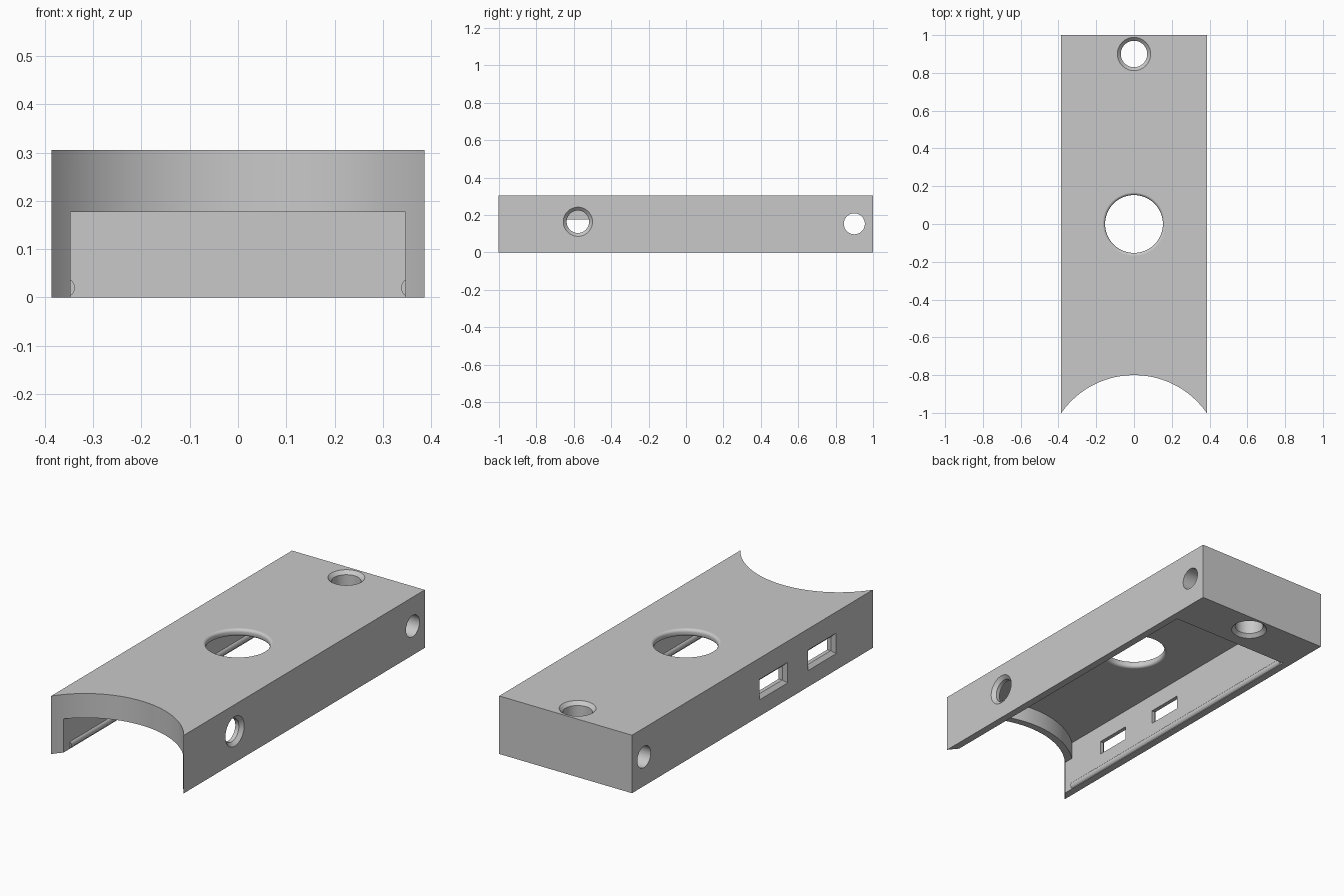
import bpy, bmesh, math
from mathutils import Matrix, Vector

if "Cube" in bpy.data.objects:
    bpy.data.objects.remove(bpy.data.objects["Cube"])

HALF_W, HEIGHT = 0.386, 0.305      # outer half width and height
INNER_W = 0.347                    # pocket half width
WALL = 0.038                       # thickness of roof and front lip
CEILING = HEIGHT - WALL
LIP_Z = 0.177                      # lower edge of the front lip
CHAMFER = 0.018
ARC_R = 0.47
ARC_Y = -0.8 - ARC_R

grey = bpy.data.materials.new("plain grey")
grey.use_nodes = True
grey.diffuse_color = (0.584, 0.584, 0.584, 1)
grey.node_tree.nodes["Principled BSDF"].inputs["Base Color"].default_value = (0.584, 0.584, 0.584, 1)


def make_object(name, bm):
    bmesh.ops.recalc_face_normals(bm, faces=bm.faces)
    mesh = bpy.data.meshes.new(name)
    bm.to_mesh(mesh)
    bm.free()
    mesh.materials.append(grey)
    obj = bpy.data.objects.new(name, mesh)
    bpy.context.collection.objects.link(obj)
    return obj


def loft(name, rings):
    """Closed solid through a stack of equal-length rings."""
    bm = bmesh.new()
    loops = [[bm.verts.new(p) for p in ring] for ring in rings]
    n = len(loops[0])
    for a, b in zip(loops, loops[1:]):
        for i in range(n):
            j = (i + 1) % n
            bm.faces.new((a[i], a[j], b[j], b[i]))
    bm.faces.new(loops[0])
    bm.faces.new(loops[-1])
    return make_object(name, bm)


def lathe(name, profile, centre, axis="Z", sides=64):
    """Turned solid from (radius, position) pairs along an axis."""
    turn = Matrix.Rotation(math.pi / 2, 3, "Y") if axis == "X" else Matrix.Identity(3)
    rings = []
    for r, h in profile:
        angles = [2 * math.pi * i / sides for i in range(sides)]
        rings.append([turn @ Vector((r * math.cos(a), r * math.sin(a), h)) + Vector(centre)
                      for a in angles])
    return loft(name, rings)


def arc_slab(name, half_w, radius, back, low, high):
    """Block with a straight back and a concave front arc."""
    sweep = math.asin(half_w / radius)
    outline = [(half_w, back), (-half_w, back)]
    for i in range(49):
        a = sweep * (i / 24 - 1)
        outline.append((radius * math.sin(a), ARC_Y + radius * math.cos(a)))
    return loft(name, [[(x, y, z) for x, y in outline] for z in (low, high)])


# Body
cover = arc_slab("cover_body", HALF_W, ARC_R, 1, 0, HEIGHT)

# Pocket underneath, leaving a thin roof and a curved front lip
cutters = [arc_slab("pocket_cutter", INNER_W, ARC_R + WALL, 0.75, -0.1, CEILING)]

# Mouth below the front lip
w = INNER_W
cutters.append(loft("mouth_cutter", [[(-w, -1.2, z), (w, -1.2, z), (w, 0, z), (-w, 0, z)]
                                     for z in (-0.1, LIP_Z)]))

# Central opening with rounded rims
r, f = 0.153, 0.015
quarter = [math.pi / 2 * i / 6 for i in range(7)]
rim_low = [(r + f - f * math.sin(a), CEILING + f - f * math.cos(a)) for a in quarter]
rim_high = [(r + f - f * math.cos(a), HEIGHT - f + f * math.sin(a)) for a in quarter]
profile = [(r + f, CEILING - 0.05)] + rim_low + rim_high + [(r + f, HEIGHT + 0.05)]
cutters.append(lathe("centre_hole_cutter", profile, (0, 0, 0)))

# Vertical rear hole, chamfered at both ends
c, r = CHAMFER, 0.07
cutters.append(lathe("rear_hole_cutter",
                     [(r + c, -0.05), (r + c, 0), (r, c), (r, HEIGHT - c),
                      (r + c, HEIGHT), (r + c, HEIGHT + 0.05)], (0, 0.9, 0)))

# Cross hole through the rear block
cutters.append(lathe("cross_hole_cutter", [(0.056, -0.5), (0.056, 0.5)], (0, 0.9, 0.153), "X"))

# Chamfered round port in the left wall
r = 0.06
cutters.append(lathe("round_port_cutter",
                     [(r, INNER_W - 0.03), (r, HALF_W - c), (r + c, HALF_W),
                      (r + c, HALF_W + 0.05)], (0, -0.578, 0.164), "X"))

# Two chamfered rectangular ports in the right wall
for number, y in enumerate((-0.578, -0.175), 1):
    rings = []
    for x, grow in ((INNER_W - 0.03, 0), (HALF_W - c, 0), (HALF_W, c), (HALF_W + 0.05, c)):
        hy, hz = 0.099 + grow, 0.036 + grow
        rings.append([(-x, y + sy * hy, 0.14 + sz * hz)
                      for sy, sz in ((-1, -1), (1, -1), (1, 1), (-1, 1))])
    cutters.append(loft(f"square_port_cutter_{number}", rings))

# Apply all the cuts, then drop the cutters
bpy.context.view_layer.objects.active = cover
for cutter in cutters:
    cutter.hide_render = True
    mod = cover.modifiers.new(cutter.name, "BOOLEAN")
    mod.operation = "DIFFERENCE"
    mod.solver = "EXACT"
    mod.object = cutter
    bpy.ops.object.modifier_apply(modifier=mod.name)
    bpy.data.objects.remove(cutter)

# Snap ribs along the lower inside walls
ribs = []
for side, label in ((1, "left"), (-1, "right")):
    ring = [2 * math.pi * i / 32 for i in range(32)]
    ribs.append(loft(f"{label}_snap_rib",
                     [[(side * 0.358 + 0.02 * math.cos(a), y, 0.02 + 0.02 * math.sin(a))
                       for a in ring] for y in (-0.9, 0.73)]))

# Smooth the curved faces, keep the edges crisp and the flats flat
bpy.ops.object.select_all(action="DESELECT")
for obj in [cover] + ribs:
    obj.select_set(True)
bpy.context.view_layer.objects.active = cover
bpy.ops.object.shade_smooth_by_angle(angle=math.radians(30))
flats = cover.modifiers.new("flat_normals", "WEIGHTED_NORMAL")
flats.keep_sharp = True
